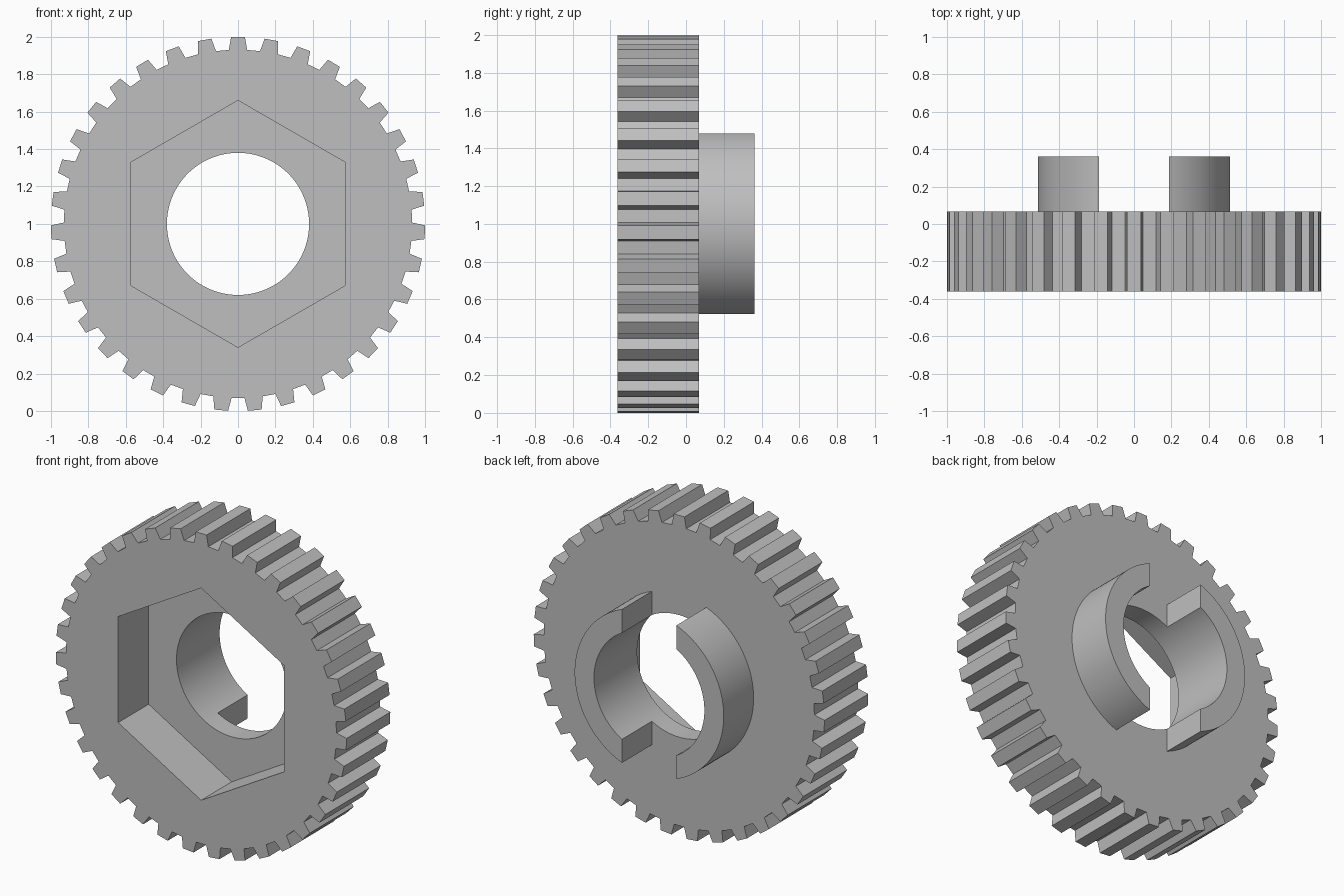
import bpy
import bmesh
from math import sin, cos, pi, radians
from mathutils import Matrix

if "Cube" in bpy.data.objects:
    bpy.data.objects.remove(bpy.data.objects["Cube"])

FRONT, PLATE_BACK, HUB_BACK = -0.362, 0.068, 0.362
POCKET_FLOOR = -0.062
TEETH = 35
BORE_R, HUB_R, HEX_R, SLOT_HALF = 0.38, 0.513, 0.66, 0.187

grey = bpy.data.materials.new("plain grey")
grey.use_nodes = True
colour = (0.52, 0.52, 0.52, 1)
grey.diffuse_color = colour
grey.node_tree.nodes["Principled BSDF"].inputs["Base Color"].default_value = colour


def prism(name, outline, y0, y1):
    """Extrude an (x, z) outline, centred on the axle, from y0 to y1."""
    bm = bmesh.new()
    face = bm.faces.new([bm.verts.new((x, y0, z + 1)) for x, z in outline])
    ext = bmesh.ops.extrude_face_region(bm, geom=[face])
    moved = [v for v in ext["geom"] if isinstance(v, bmesh.types.BMVert)]
    bmesh.ops.translate(bm, verts=moved, vec=(0, y1 - y0, 0))
    bmesh.ops.recalc_face_normals(bm, faces=bm.faces)
    mesh = bpy.data.meshes.new(name)
    bm.to_mesh(mesh)
    bm.free()
    mesh.materials.append(grey)
    obj = bpy.data.objects.new(name, mesh)
    bpy.context.collection.objects.link(obj)
    return obj


def ring(radius, sides):
    return [(radius * sin(2 * pi * i / sides), radius * cos(2 * pi * i / sides))
            for i in range(sides)]


def combine(target, tool, operation):
    """Apply a boolean and discard the tool."""
    tool.hide_render = True
    mod = target.modifiers.new(operation, "BOOLEAN")
    mod.operation, mod.solver, mod.object = operation, "EXACT", tool
    bpy.context.view_layer.objects.active = target
    bpy.ops.object.modifier_apply(modifier=mod.name)
    bpy.data.objects.remove(tool)


# Toothed plate: one tapered tooth repeated around the axle
tooth = [(-0.049, 0.93), (-0.037, 1.0), (0.037, 1.0), (0.049, 0.93)]
outline = []
for i in range(TEETH):
    a = 2 * pi * i / TEETH
    outline += [(x * cos(a) + z * sin(a), z * cos(a) - x * sin(a)) for x, z in tooth]
gear = prism("gear_wheel", outline, FRONT, PLATE_BACK)

# Rear collar, split into two jaws by a straight slot
hub = prism("split_hub", ring(HUB_R, 128), 0, HUB_BACK)
s = SLOT_HALF
slot = prism("slot_cutter", [(-s, -1), (s, -1), (s, 1), (-s, 1)], -0.1, HUB_BACK + 0.1)
combine(hub, slot, "DIFFERENCE")
combine(gear, hub, "UNION")

# Hexagonal front pocket and the through bore
combine(gear, prism("hex_cutter", ring(HEX_R, 6), FRONT - 0.1, POCKET_FLOOR), "DIFFERENCE")
combine(gear, prism("bore_cutter", ring(BORE_R, 128), FRONT - 0.1, HUB_BACK + 0.1), "DIFFERENCE")

# Smooth round walls, crisp edges elsewhere
bpy.ops.object.select_all(action="DESELECT")
gear.select_set(True)
bpy.context.view_layer.objects.active = gear
bpy.ops.object.shade_smooth_by_angle(angle=radians(15))
